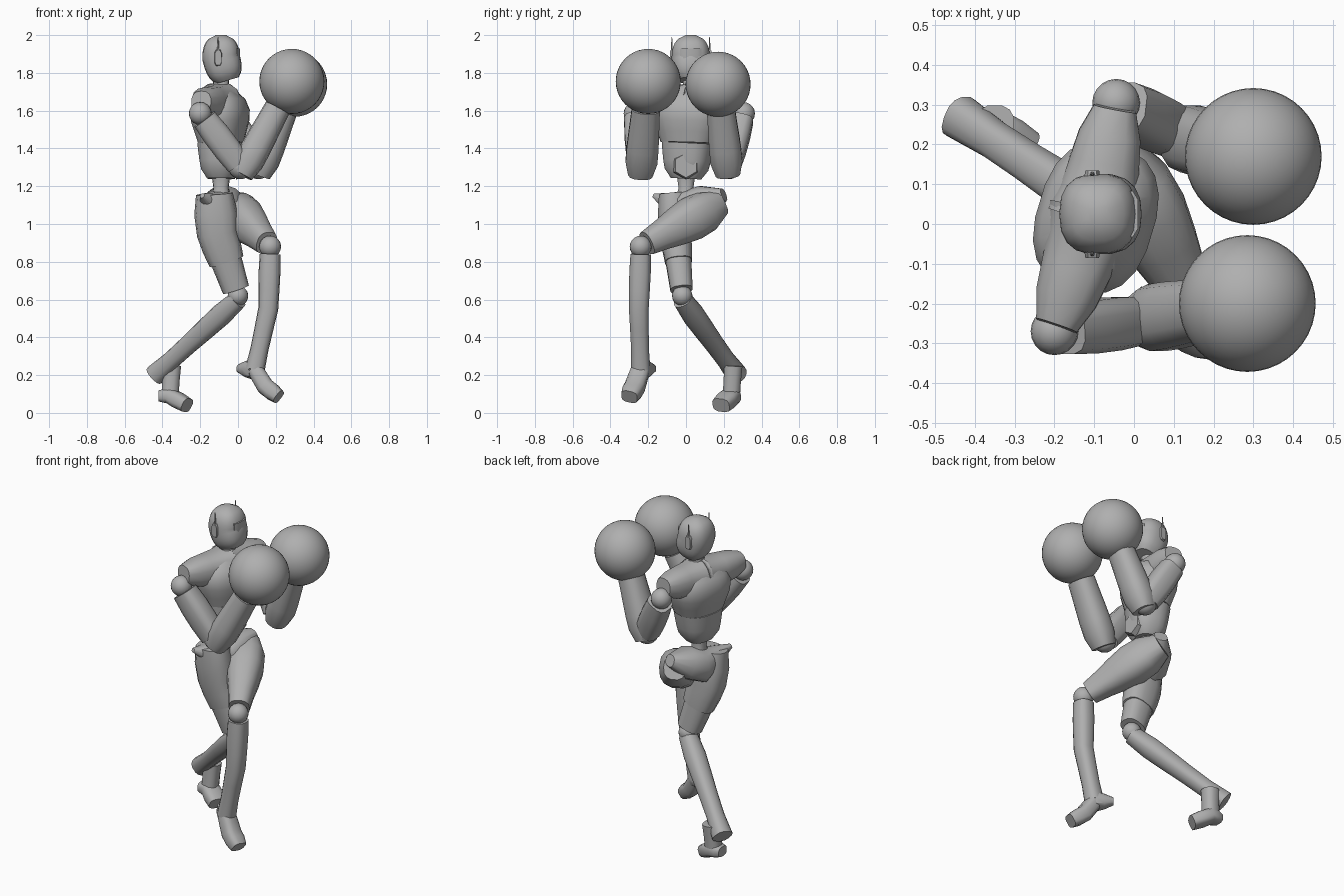
import bpy, bmesh, math
from mathutils import Vector

cube = bpy.data.objects.get("Cube")
if cube:
    bpy.data.objects.remove(cube, do_unlink=True)

shade = (.43, .43, .43, 1)
grey = bpy.data.materials.new("plain grey")
grey.use_nodes = True
grey.diffuse_color = shade
grey.node_tree.nodes["Principled BSDF"].inputs["Base Color"].default_value = shade

# Directions used to orient cross-sections
FORWARD = Vector((1, 0, 0))
SIDEWAYS = Vector((0, 1, 0))
UP = Vector((0, 0, 1))
CHEST_ACROSS = SIDEWAYS + FORWARD * .3


def finish(bm, name):
    bmesh.ops.recalc_face_normals(bm, faces=bm.faces)
    mesh = bpy.data.meshes.new(name)
    bm.to_mesh(mesh)
    bm.free()
    mesh.materials.append(grey)
    part = bpy.data.objects.new(name, mesh)
    bpy.context.collection.objects.link(part)
    bpy.ops.object.select_all(action='DESELECT')
    part.select_set(True)
    bpy.context.view_layer.objects.active = part
    bpy.ops.object.shade_smooth_by_angle(angle=math.radians(40))


def along(path, fraction):
    """Point at a fraction of a path of evenly weighted segments."""
    place = fraction * (len(path) - 1)
    segment = min(int(place), len(path) - 2)
    return path[segment].lerp(path[segment + 1], place - segment)


def rounded(value, power):
    return math.copysign(abs(value) ** power, value)


def limb(name, path, radii, across=SIDEWAYS, flat=1, sides=14, box=.8):
    """Skin of rounded rings spread evenly along a path, one per radius."""
    bm = bmesh.new()
    path = [Vector(point) for point in path]
    last = len(radii) - 1
    centres = [along(path, i / last) for i in range(last + 1)]
    loops = []
    for i, radius in enumerate(radii):
        axis = (centres[min(i + 1, last)] - centres[max(i - 1, 0)]).normalized()
        wide = (across - axis * across.dot(axis)).normalized() * radius
        deep = axis.cross(wide) * flat
        angles = [math.tau * (k + .5) / sides for k in range(sides)]
        loops.append([bm.verts.new(centres[i]
                                   + wide * rounded(math.cos(angle), box)
                                   + deep * rounded(math.sin(angle), box))
                      for angle in angles])
    for low, high in zip(loops, loops[1:]):
        for k in range(sides):
            bm.faces.new((low[k - 1], low[k], high[k], high[k - 1]))
    bm.faces.new(loops[0])
    bm.faces.new(loops[-1])
    finish(bm, name)


def ball(name, centre, radius, segments=20):
    bm = bmesh.new()
    bmesh.ops.create_uvsphere(bm, u_segments=segments, v_segments=segments // 2, radius=radius)
    bmesh.ops.translate(bm, verts=bm.verts, vec=centre)
    finish(bm, name)


# Head, visor and neck
heights = [-.85 + 1.83 * i / 12 for i in range(13)]
skull = [.102 * (1 - abs(height) ** 2.7) ** .45 for height in heights]
crown = Vector((-.09, .025, 2))
limb("head", [crown + FORWARD * .035 - UP * .24, crown - UP * .12, crown], skull, flat=.97, sides=18)
face = crown + FORWARD * .065 - UP * .07
limb("visor", [face - UP * .1, face], [.055, .06, .06], flat=.6, sides=8, box=.5)
nape = crown - UP * .2
limb("neck", [nape - UP * .12, nape], [.055, .042, .045])

# Ears with thin antennas
for name, sign in (("right", -1), ("left", 1)):
    ear = crown + SIDEWAYS * sign * .09 - UP * .12 - FORWARD * .015
    limb(name + "_ear", [ear, ear + SIDEWAYS * sign * .02], [.022, .018], FORWARD, 2.2, 8, .6)
    tip = ear + SIDEWAYS * sign * .01
    limb(name + "_antenna", [tip, tip + UP * .11], [.008, .002], sides=6)

# Torso
heart = Vector((-.1, .02, 1.63))
ribs = Vector((-.09, .01, 1.43))
waist = Vector((-.09, 0, 1.24))
limb("chest", [ribs, heart + UP * .085], [.145, .165, .185, .19, .165, .09], CHEST_ACROSS, .78, 20)
limb("abdomen", [waist, ribs], [.08, .115, .125, .132, .138], CHEST_ACROSS, .87, 20)
navel = waist + UP * .07 + FORWARD * .08
limb("belly_plate", [navel, navel + FORWARD * .03], [.075, .065], sides=6, box=1)
limb("spine", [waist - UP * .12, waist + UP * .02], [.06, .04, .05])

# Arms, each set out by its shoulder, elbow and glove
arms = {
    "right": [(-.2, -.27, 1.585), (.03, -.24, 1.28), (.285, -.2, 1.755)],
    "left": [(-.045, .305, 1.585), (.12, .22, 1.28), (.3, .17, 1.74)],
}
for name, joints in arms.items():
    shoulder, elbow, glove = map(Vector, joints)
    sleeve_end = heart.lerp(shoulder + UP * .065, .95)
    limb(name + "_shoulder", [heart, sleeve_end], [.12, .1, .09, .08, .055], FORWARD)
    ball(name + "_shoulder_ball", shoulder, .06)
    cuff, crook = shoulder.lerp(elbow, .1), shoulder.lerp(elbow, .88)
    limb(name + "_upper_arm", [cuff, crook], [.062, .068, .068, .062], flat=1.1, sides=12, box=.65)
    ball(name + "_elbow", crook.lerp(elbow, .4), .065)
    heel_of_arm = elbow.lerp(glove, -.04)
    limb(name + "_forearm", [heel_of_arm, elbow.lerp(glove, .7)], [.066, .086, .086, .083, .079, .076], flat=.92)
    ball(name + "_glove", glove, .172, 40)

# Pelvis with raised hip crests
right_crest, left_crest = (-.19, -.17, 1.15), (-.03, .2, 1.155)
limb("pelvis", [right_crest, (-.1, .01, 1.08), left_crest], [.012, .055, .1, .09, .035], UP, 1.1)

# Joints of the legs; the left one crosses in front
left_hip, left_knee = Vector((-.05, .18, 1.11)), Vector((.17, -.24, .88))
right_hip, right_knee = Vector((-.125, -.07, 1.16)), Vector((0, -.02, .62))
left_ankle, left_heel, left_toe = (.09, -.24, .23), (.005, -.175, .235), (.215, -.3, .085)
right_ankle, right_heel, right_toe = (-.35, .25, .25), (-.44, .27, .2), (-.27, .185, .04)

# Thighs and knees
limb("left_thigh", [left_hip, left_hip.lerp(left_knee, .92)], [.07, .11, .115, .1, .08, .065], UP, .92)
bend = Vector((-.11, -.055, .95))
cuff_top = bend.lerp(right_knee, .45)
limb("right_thigh", [right_hip, bend, cuff_top], [.075, .088, .083, .08, .072], flat=1.3)
limb("right_thigh_cuff", [cuff_top, bend.lerp(right_knee, .9)], [.069, .06], flat=1.2)
ball("left_knee", left_knee, .058)
ball("right_knee", right_knee, .054)

# Shins
limb("left_shin", [left_knee - UP * .04, (.16, -.25, .55), left_ankle],
     [.055, .058, .056, .053, .05, .048, .052])
limb("right_shin", [right_knee - UP * .02, right_heel], [.05, .059, .055, .05, .048, .056])

# Heels and feet
limb("left_heel", [left_heel, left_ankle], [.022, .044, .055], UP, sides=10)
limb("left_foot", [left_ankle, (.145, -.27, .14), left_toe], [.05, .053, .055, .055, .045], flat=.85, sides=12, box=.65)
sole = Vector((-.36, .24, .09))
limb("right_ankle", [right_ankle, sole], [.05, .047, .047], sides=12)
limb("right_foot", [sole - FORWARD * .06, sole, right_toe], [.04, .05, .055, .058, .052], CHEST_ACROSS, .75, 12, .65)
